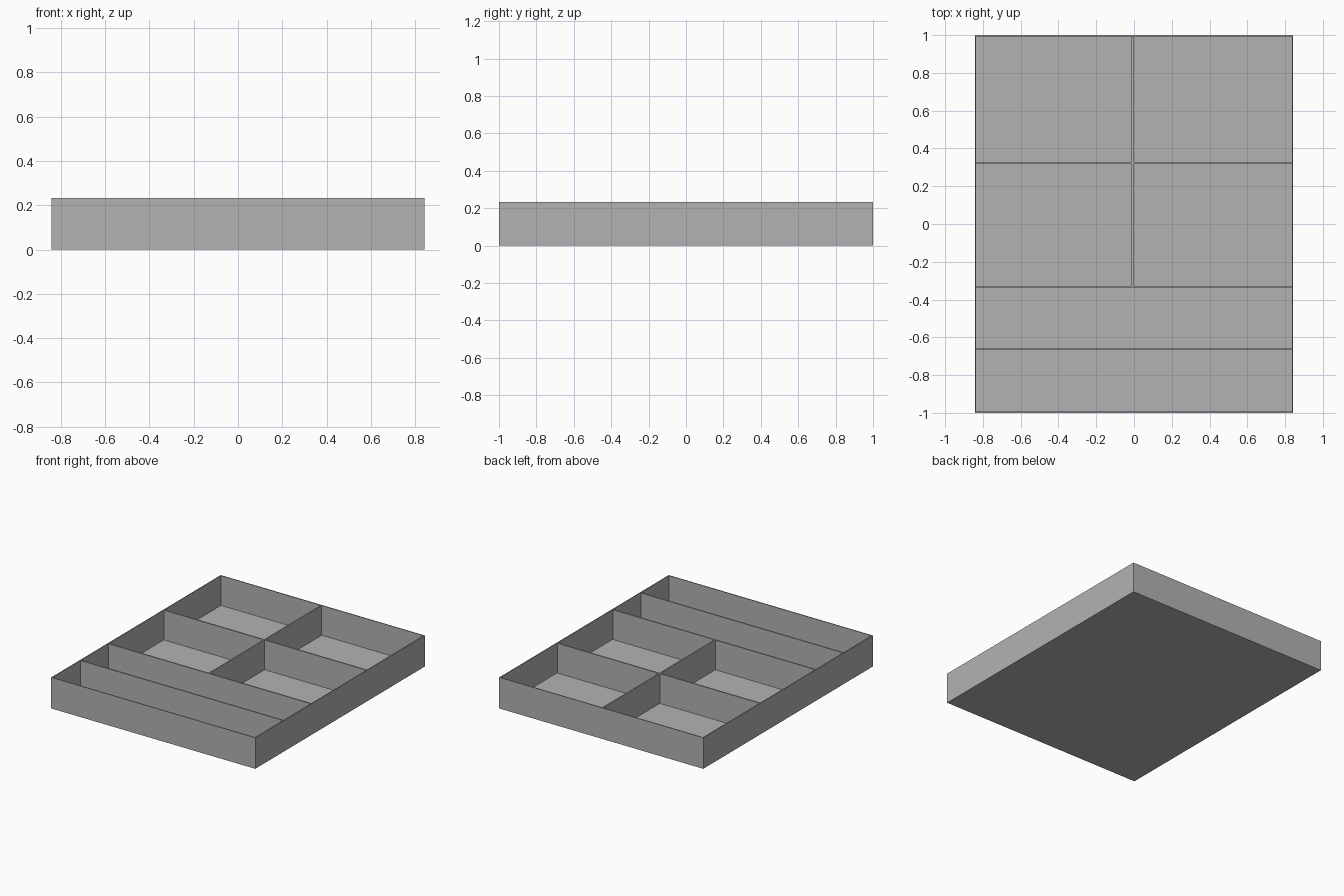
import bpy, bmesh
from mathutils import Matrix, Vector

cube = bpy.data.objects.get("Cube")
if cube:
    bpy.data.objects.remove(cube, do_unlink=True)

HALF_X, HALF_Y, HEIGHT, WALL = 0.843, 1.0, 0.232, 0.01
IN_X, IN_Y = HALF_X - WALL, HALF_Y - WALL

grey = bpy.data.materials.new("plain grey")
grey.use_nodes = True
colour = (0.45, 0.45, 0.45, 1)
grey.diffuse_color = colour
grey.node_tree.nodes["Principled BSDF"].inputs["Base Color"].default_value = colour


def box_mesh(low, high):
    low, high = Vector(low), Vector(high)
    bm = bmesh.new()
    place = Matrix.Translation((low + high) / 2) @ Matrix.Diagonal((high - low).to_4d())
    bmesh.ops.create_cube(bm, size=1, matrix=place)
    return bm


def finish(name, bm):
    bm.normal_update()
    mesh = bpy.data.meshes.new(name)
    bm.to_mesh(mesh)
    bm.free()
    mesh.materials.append(grey)
    obj = bpy.data.objects.new(name, mesh)
    bpy.context.collection.objects.link(obj)


# Open tray: inset the top of a box and sink it to the floor
bm = box_mesh((-HALF_X, -HALF_Y, 0), (HALF_X, HALF_Y, HEIGHT))
bm.normal_update()
top = max(bm.faces, key=lambda f: f.calc_center_median().z)
bmesh.ops.inset_region(bm, faces=[top], thickness=WALL)
sunk = bmesh.ops.extrude_discrete_faces(bm, faces=[top])["faces"][0]
bmesh.ops.translate(bm, verts=sunk.verts, vec=(0, 0, WALL - HEIGHT))
finish("tray", bm)

# Cross dividers, from front to back
cross = {"front_divider": -0.661, "middle_divider": -0.333, "back_divider": 0.323}
for name, y in cross.items():
    finish(name, box_mesh((-IN_X, y - WALL / 2, WALL), (IN_X, y + WALL / 2, HEIGHT)))

# Lengthwise dividers splitting the two rear rows
x = -0.008
rows = {"middle_row_divider": (cross["middle_divider"] + WALL / 2, cross["back_divider"] - WALL / 2),
        "back_row_divider": (cross["back_divider"] + WALL / 2, IN_Y)}
for name, (y0, y1) in rows.items():
    finish(name, box_mesh((x - WALL / 2, y0, WALL), (x + WALL / 2, y1, HEIGHT)))
